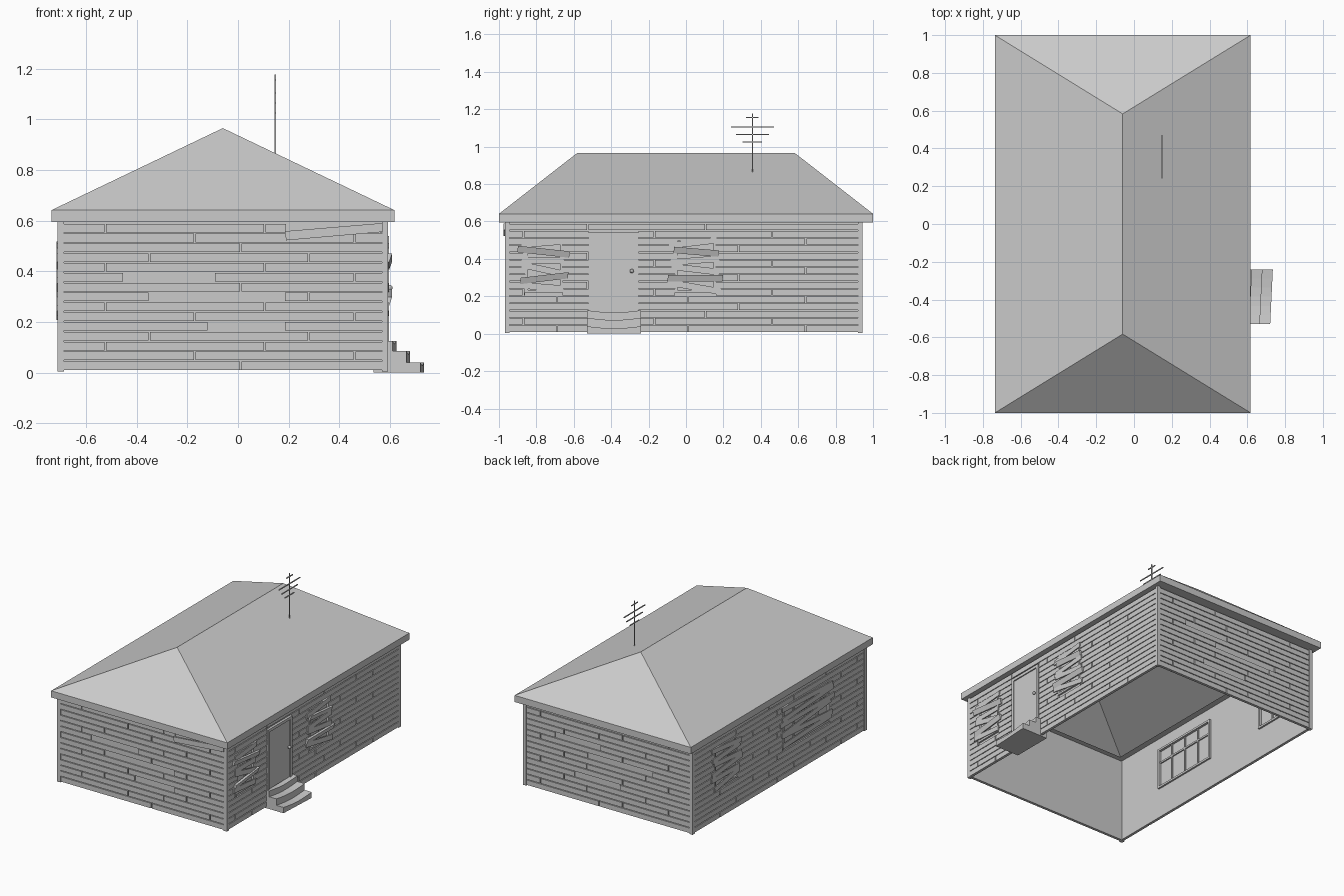
import bpy, bmesh, math, random
from mathutils import Vector

if "Cube" in bpy.data.objects:
    bpy.data.objects.remove(bpy.data.objects["Cube"])

random.seed(4)
X0, X1, Y0, Y1 = -0.70, 0.58, -0.957, 0.932      # wall planes
Z0, ZT, PITCH = 0.01, 0.595, 0.0388

# Each wall maps (along, height, outward) to world space
WALLS = {
    "front": lambda u, z, d: Vector((u, Y0 - d, z)),
    "back": lambda u, z, d: Vector((u, Y1 + d, z)),
    "left": lambda u, z, d: Vector((X0 - d, u, z)),
    "right": lambda u, z, d: Vector((X1 + d, u, z)),
}
SPAN = {"front": (X0, X1), "back": (X0, X1), "left": (Y0, Y1), "right": (Y0, Y1)}
WIN_Z = (0.22, 0.51)
WINDOWS = {"front": [], "back": [], "left": [(-0.57, -0.05), (0.44, 0.70)],
           "right": [(-0.86, -0.66), (-0.06, 0.16)]}
DOOR = (-0.52, -0.255, 0.0, 0.54)


def finish(bm, name):
    bmesh.ops.recalc_face_normals(bm, faces=bm.faces)
    me = bpy.data.meshes.new(name)
    bm.to_mesh(me)
    bm.free()
    ob = bpy.data.objects.new(name, me)
    bpy.context.collection.objects.link(ob)
    return ob


def slab(bm, to_world, quad, d0, d1, twist=0.0):
    """Extrude a quad drawn on a wall outward from d0 to d1."""
    a = [bm.verts.new(to_world(u, z, d0)) for u, z in quad]
    b = [bm.verts.new(to_world(u, z, d1 + (twist if k > 1 else 0))) for k, (u, z) in enumerate(quad)]
    bm.faces.new(a)
    bm.faces.new(b)
    for i in range(4):
        j = (i + 1) % 4
        bm.faces.new((a[i], a[j], b[j], b[i]))


def rect(bm, w, u0, u1, z0, z1, d0, d1):
    slab(bm, w, [(u0, z0), (u1, z0), (u1, z1), (u0, z1)], d0, d1)


def subtract(parts, lo, hi):
    out = []
    for a, b in parts:
        if hi <= a or lo >= b:
            out.append((a, b))
        else:
            out += [(a, lo)] if lo > a else []
            out += [(hi, b)] if hi < b else []
    return out


# Missing siding: wall -> row -> interval
MISSING = {
    "front": {4: (-0.12, 0.185), 7: (-0.35, 0.185), 9: (-0.455, -0.09), 14: (0.19, 0.56)},
    "back": {4: (-0.15, 0.2), 8: (-0.4, 0.1), 10: (0.0, 0.35)},
    "left": {}, "right": {},
}

for name, w in WALLS.items():
    lo, hi = SPAN[name]
    # Plain wall sheet with window openings
    bm = bmesh.new()
    u = lo
    for a, b in WINDOWS[name]:
        rect(bm, w, u, a, Z0, ZT, -0.01, 0)
        rect(bm, w, a, b, Z0, WIN_Z[0], -0.01, 0)
        rect(bm, w, a, b, WIN_Z[1], ZT, -0.01, 0)
        u = b
    rect(bm, w, u, hi, Z0, ZT, -0.01, 0)
    finish(bm, name + "_wall")

    # Siding boards with staggered joints, cut around openings
    bm = bmesh.new()
    holes = [(a, b, *WIN_Z) for a, b in WINDOWS[name]] + ([DOOR] if name == "right" else [])
    for r in range(15):
        z = Z0 + r * PITCH
        parts = [(lo + 0.01, hi - 0.01)]
        first = (0.01, -0.17, -0.525, -0.35)[r % 4]
        for joint in (first - 0.7, first, first + 0.63):
            parts = subtract(parts, joint - 0.003, joint + 0.003)
        for a, b, h0, h1 in holes:
            if z + 0.02 > h0 and z + 0.02 < h1:
                parts = subtract(parts, a, b)
        if r in MISSING[name]:
            parts = subtract(parts, *MISSING[name][r])
        for a, b in parts:
            rect(bm, w, a, b, z, z + PITCH - 0.005, 0, 0.009)
    finish(bm, name + "_siding")

# Loose board hanging on the front
bm = bmesh.new()
slab(bm, WALLS["front"], [(0.19, 0.522), (0.57, 0.555), (0.57, 0.59), (0.185, 0.558)], 0.009, 0.018)
finish(bm, "loose_board")

# Corner posts
bm = bmesh.new()
for x in (X0, X1):
    for y in (Y0, Y1):
        rect(bm, lambda u, z, d, y=y: Vector((u, y + d, z)), x - 0.012, x + 0.012, 0.005, ZT, -0.012, 0.012)
finish(bm, "corner_posts")

# Window frames, bars and glass
for name in ("left", "right"):
    w = WALLS[name]
    bm = bmesh.new()
    z0, z1 = WIN_Z
    t = 0.014
    for a, b in WINDOWS[name]:
        for u0, u1, v0, v1 in ((a, a + t, z0, z1), (b - t, b, z0, z1), (a, b, z0, z0 + t), (a, b, z1 - t, z1)):
            rect(bm, w, u0, u1, v0, v1, -0.022, 0.012)
        cols = 4 if b - a > 0.4 else 2
        for i in range(1, cols):
            m = a + (b - a) * i / cols
            rect(bm, w, m - 0.006, m + 0.006, z0, z1, -0.014, 0.005)
        rect(bm, w, a, b, 0.405, 0.417, -0.014, 0.005)
        rect(bm, w, a, b, z0, z1, -0.005, -0.003)
    finish(bm, name + "_windows")

    # Crooked planks nailed across the windows
    bm = bmesh.new()
    slopes = (-0.02, 0.03, -0.05, 0.0, -0.03, 0.02)
    for k, (a, b) in enumerate(WINDOWS[name]):
        for i in range(6):
            zc = 0.25 + i * 0.047
            s = slopes[(i + 2 * k) % 6] / 2
            ua, ub = a - random.uniform(0, 0.045), b + random.uniform(0, 0.04)
            h = 0.017
            slab(bm, w, [(ua, zc - s - h), (ub, zc + s - h), (ub + 0.005, zc + s + h), (ua + 0.004, zc - s + h)],
                 0.010, 0.017, 0.012 if name == "right" and i % 3 == 1 else 0)
    finish(bm, name + "_window_planks")

# Door, frame and knob
w = WALLS["right"]
bm = bmesh.new()
rect(bm, w, -0.505, -0.272, 0.12, 0.522, 0, 0.008)
finish(bm, "door")
bm = bmesh.new()
for u0, u1, v0, v1 in ((-0.52, -0.503, 0.01, 0.54), (-0.274, -0.255, 0.01, 0.54), (-0.52, -0.255, 0.52, 0.54)):
    rect(bm, w, u0, u1, v0, v1, 0, 0.016)
finish(bm, "door_frame")
bpy.ops.mesh.primitive_uv_sphere_add(segments=10, ring_count=6, radius=0.011, location=(X1 + 0.02, -0.29, 0.335))
bpy.context.object.name = "door_knob"

# Sagging, slightly skewed entrance steps
bm = bmesh.new()
profile = [(0.535, 0), (0.735, 0), (0.735, 0.04), (0.68, 0.04), (0.68, 0.085),
           (0.625, 0.085), (0.625, 0.125), (0.535, 0.125)]
rings = []
N = 6
for i in range(N + 1):
    f = i / N
    y = -0.53 + 0.29 * f
    sag = 0.012 * math.sin(math.pi * f)
    rings.append([bm.verts.new((x - (0.014 * (1 - f) if x > 0.6 else 0), y, z - (sag if z > 0 else 0)))
                  for x, z in profile])
for p, q in zip(rings, rings[1:]):
    for i in range(8):
        j = (i + 1) % 8
        bm.faces.new((p[i], p[j], q[j], q[i]))
bm.faces.new(rings[0])
bm.faces.new(rings[-1])
finish(bm, "steps")

# Hipped roof with fascia and soffit, open inside
bm = bmesh.new()


def loop(inset, z):
    xa, xb, y = -0.737 + inset, 0.618 - inset, 1 - inset
    return [bm.verts.new(c) for c in ((xa, -y, z), (xb, -y, z), (xb, y, z), (xa, y, z))]


inner, low, eave = loop(0.09, ZT), loop(0, ZT), loop(0, 0.641)
for p, q in ((inner, low), (low, eave)):
    for i in range(4):
        j = (i + 1) % 4
        bm.faces.new((p[i], p[j], q[j], q[i]))
ra, rb = bm.verts.new((-0.06, -0.583, 0.965)), bm.verts.new((-0.06, 0.583, 0.965))
for f in ((eave[0], eave[1], ra), (eave[1], eave[2], rb, ra), (eave[2], eave[3], rb), (eave[3], eave[0], ra, rb)):
    bm.faces.new(f)
finish(bm, "roof")

# Rooftop antenna
bm = bmesh.new()
ant = lambda u, z, d: Vector((0.148 + d, u, z))
rect(bm, ant, 0.352, 0.358, 0.862, 1.177, -0.003, 0.003)
for y0, y1, z in ((0.32, 0.388, 1.155), (0.24, 0.47, 1.105), (0.268, 0.443, 1.065), (0.303, 0.405, 1.025)):
    rect(bm, ant, y0, y1, z - 0.003, z + 0.003, -0.003, 0.003)
finish(bm, "antenna")
